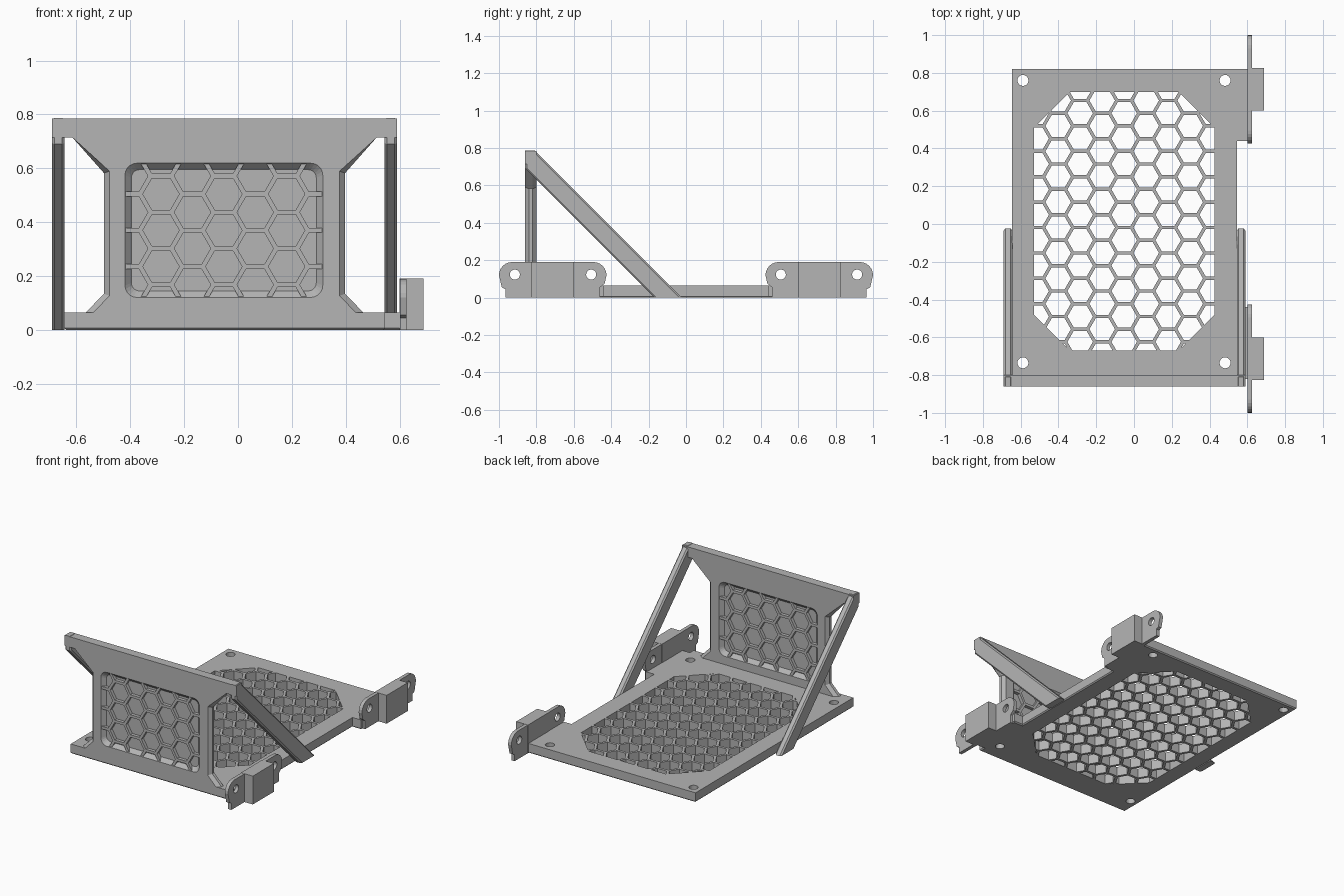
import bpy, bmesh, math
from mathutils import Vector, Matrix

cube = bpy.data.objects.get("Cube")
if cube:
    bpy.data.objects.remove(cube, do_unlink=True)

grey = bpy.data.materials.new("light grey")
grey.use_nodes = True
GREY = (0.46, 0.46, 0.46, 1)
grey.diffuse_color = GREY
grey.node_tree.nodes["Principled BSDF"].inputs["Base Color"].default_value = GREY

CX = -0.05            # centre line of plate and panel
PITCH, COLUMN, HEX_R = 0.1345, 0.1165, 0.0675
AXES = {"x": lambda a, b, d: (d, a, b),
        "y": lambda a, b, d: (a, d, b),
        "z": lambda a, b, d: (a, b, d)}


def loft(bm, lower, upper, d0, d1, axis):
    """Solid between two outlines lying across the given axis."""
    place = AXES[axis]
    a = [bm.verts.new(place(*p, d0)) for p in lower]
    b = [bm.verts.new(place(*p, d1)) for p in upper]
    bm.faces.new(a)
    bm.faces.new(b[::-1])
    for i in range(len(a)):
        j = (i + 1) % len(a)
        bm.faces.new((a[i], b[i], b[j], a[j]))


def finish(name, bm):
    bmesh.ops.recalc_face_normals(bm, faces=bm.faces)
    mesh = bpy.data.meshes.new(name)
    bm.to_mesh(mesh)
    bm.free()
    mesh.materials.append(grey)
    obj = bpy.data.objects.new(name, mesh)
    bpy.context.collection.objects.link(obj)
    return obj


def prism(name, outline, d0, d1, axis, chamfer=0, rule=None):
    bm = bmesh.new()
    loft(bm, outline, outline, d0, d1, axis)
    bmesh.ops.recalc_face_normals(bm, faces=bm.faces)
    if chamfer:
        edges = [e for e in bm.edges if rule(e)]
        bmesh.ops.bevel(bm, geom=edges, offset=chamfer, segments=1,
                        affect="EDGES", clamp_overlap=True)
    return finish(name, bm)


def cut(obj, bm):
    cutter = finish("cutter", bm)
    cutter.hide_render = True
    mod = obj.modifiers.new("cut", "BOOLEAN")
    mod.operation, mod.solver, mod.object = "DIFFERENCE", "EXACT", cutter
    bpy.context.view_layer.objects.active = obj
    bpy.ops.object.modifier_apply(modifier=mod.name)
    bpy.data.objects.remove(cutter, do_unlink=True)


def circle(a, b, r, n=20, start=0):
    return [(a + r * math.cos(start + math.tau * i / n),
             b + r * math.sin(start + math.tau * i / n)) for i in range(n)]


def rounded(a, b, ha, hb, r, n=5):
    pts = []
    for q, (sa, sb) in enumerate([(1, 1), (-1, 1), (-1, -1), (1, -1)]):
        for i in range(n + 1):
            t = (q + i / n) * math.pi / 2
            pts.append((a + sa * (ha - r) + r * math.cos(t),
                        b + sb * (hb - r) + r * math.sin(t)))
    return pts


def clip(poly, region):
    """Part of a polygon inside a convex counter-clockwise region."""
    for p, q in zip(region, region[1:] + region[:1]):
        def side(v):
            return (q[0]-p[0]) * (v[1]-p[1]) - (q[1]-p[1]) * (v[0]-p[0])
        out = []
        for u, v in zip(poly, poly[1:] + poly[:1]):
            su, sv = side(u), side(v)
            if su >= 0:
                out.append(u)
            if su * sv < 0:
                t = su / (su - sv)
                out.append((u[0] + t * (v[0]-u[0]), u[1] + t * (v[1]-u[1])))
        poly = out
        if len(poly) < 3:
            return []
    return poly


def honeycomb(bm, a, b, cols, rows, d0, d1, axis, region):
    for c in range(-cols, cols + 1):
        for r in range(-rows, rows + 1):
            shift = -PITCH / 2 if c % 2 else 0
            cell = clip(circle(a + c * COLUMN, b + r * PITCH + shift, HEX_R, 6), region)
            if cell:
                loft(bm, cell, cell, d0, d1, axis)


# Base plate with two side tabs that carry the brackets
plate = [(-0.645, -0.86), (0.545, -0.86), (0.545, -0.82), (0.61, -0.82),
         (0.61, -0.44), (0.545, -0.44), (0.545, 0.44), (0.61, 0.44),
         (0.61, 0.82), (-0.645, 0.82)]
base = prism("base_plate", plate, 0, 0.065, "z", 0.007,
             lambda e: all(v.co.z < 0.01 for v in e.verts))
bm = bmesh.new()
W, D, K, CY = 0.478, 0.685, 0.19, 0.015
octagon = [(CX - 0.002 + x, CY + y) for x, y in
           [(W, K - D), (W, D - K), (W - K, D), (K - W, D),
            (-W, D - K), (-W, K - D), (K - W, -D), (W - K, -D)]]
honeycomb(bm, CX - 0.002, CY + PITCH / 4, 5, 7, -0.1, 0.2, "z", octagon)
for x in (-0.588, 0.482):
    for y in (-0.735, 0.76):
        hole = circle(x, y, 0.029)
        loft(bm, hole, hole, -0.1, 0.2, "z")
cut(base, bm)

# Upright front panel, waisted at both sides
half = [(0.64, 0.785), (0.64, 0.715), (0.565, 0.715), (0.447, 0.582),
        (0.447, 0.135), (0.52, 0.06), (0.52, 0.03)]
outline = [(CX + x, z) for x, z in half] + [(CX - x, z) for x, z in half[::-1]]


def waist(e):
    level = abs(e.verts[0].co.y - e.verts[1].co.y) < 0.001
    return level and all(abs(v.co.x - CX) < 0.57 and 0.05 < v.co.z < 0.72 for v in e.verts)


panel = prism("front_panel", outline, -0.86, -0.80, "y", 0.02, waist)
bm = bmesh.new()
WX, WZ = -0.0525, 0.37
wide = rounded(WX, WZ, 0.368, 0.25, 0.045)
narrow = rounded(WX, WZ, 0.343, 0.225, 0.03)
loft(bm, wide, narrow, -0.861, -0.835, "y")
loft(bm, narrow, narrow, -0.836, -0.824, "y")
loft(bm, wide, narrow, -0.799, -0.825, "y")
cut(panel, bm)

# Honeycomb grille in the panel window
frame = [(WX - 0.366, WZ - 0.248), (WX + 0.366, WZ - 0.248),
         (WX + 0.366, WZ + 0.248), (WX - 0.366, WZ + 0.248)]
grille = prism("panel_grille", frame, -0.857, -0.803, "y")
bm = bmesh.new()
big = [(WX + x, WZ + z) for x, z in [(-1, -1), (1, -1), (1, 1), (-1, 1)]]
honeycomb(bm, WX, WZ, 4, 3, -0.9, -0.7, "y", big)
cut(grille, bm)

# Sloping side struts
slope = [(-0.86, 0.787), (-0.81, 0.787), (-0.023, 0.0), (-0.17, 0.0), (-0.86, 0.69)]


def strut_edge(e):
    same_x = abs(e.verts[0].co.x - e.verts[1].co.x) < 0.001
    return same_x and max(v.co.z for v in e.verts) > 0.01


for name, x0, x1 in (("right_strut", -0.69, -0.644), ("left_strut", 0.544, 0.59)):
    prism(name, slope, x0, x1, "x", 0.009, strut_edge)

# Mounting brackets: eared plate with a raised block
ear = [(0.965, 0), (0.965, 0.045), (0.985, 0.055)]
ear += [(0.93 + 0.07 * math.cos(t), 0.12 + 0.07 * math.sin(t))
        for t in [i * math.pi / 12 for i in range(7)]]
ear += [(0.495 + 0.07 * math.cos(t), 0.12 + 0.07 * math.sin(t))
        for t in [i * math.pi / 12 for i in range(6, 13)]]
ear += [(0.435, 0.075), (0.46, 0.055), (0.46, 0)]
block = [(0.60, 0.6), (0.625, 0.6), (0.688, 0.6), (0.688, 0.825), (0.60, 0.825)]
for name, s in (("front", -1), ("rear", 1)):
    bracket = prism(name + "_bracket_ears", [(s * y, z) for y, z in ear], 0.602, 0.626, "x")
    bm = bmesh.new()
    for y in (0.507, 0.915):
        hole = circle(s * y, 0.123, 0.027)
        loft(bm, hole, hole, 0.5, 0.7, "x")
    cut(bracket, bm)
    prism(name + "_bracket_block", [(x, s * y) for x, y in block], 0, 0.191, "z")
